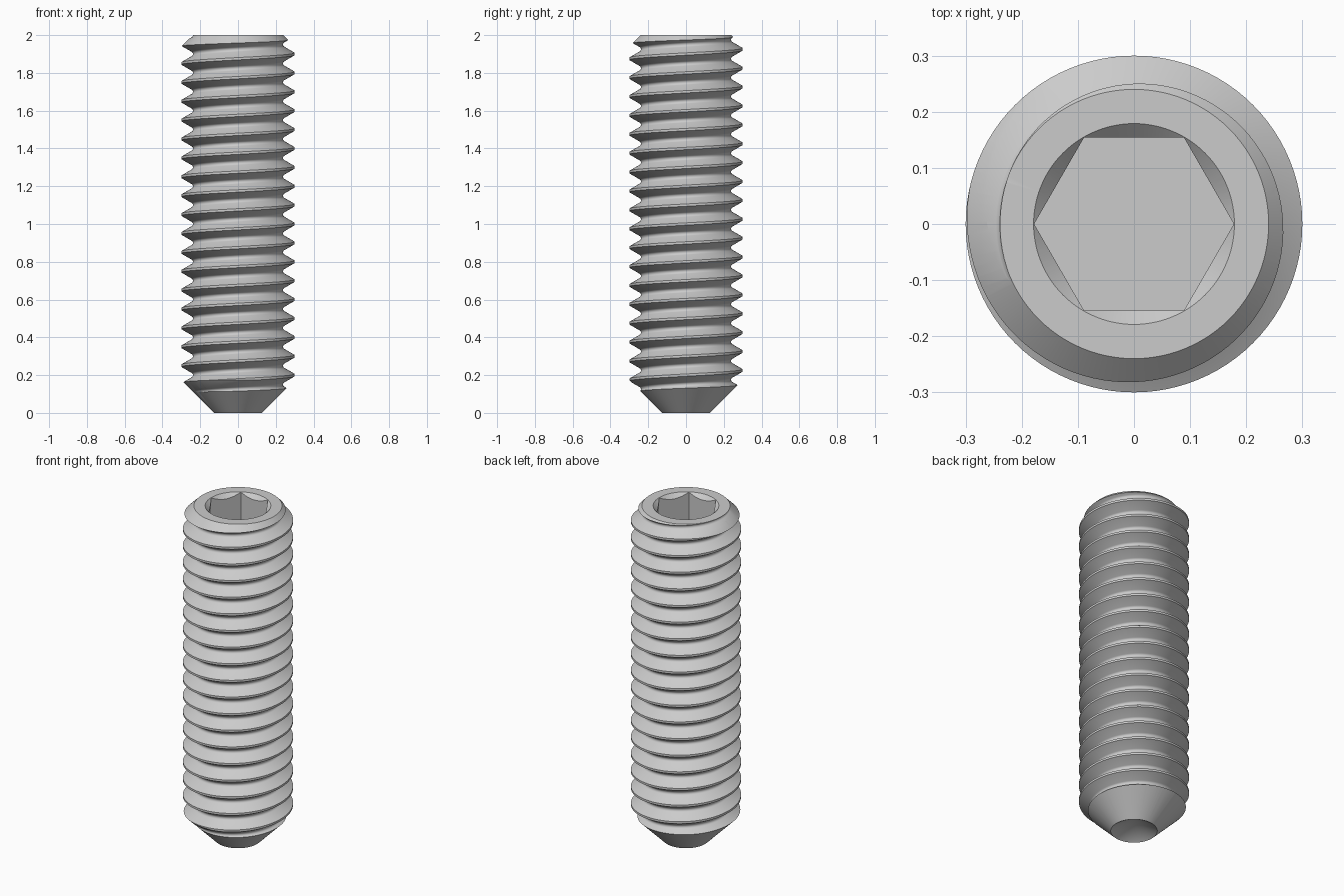
import bpy, bmesh
from math import pi, cos, sin, radians, sqrt

if "Cube" in bpy.data.objects:
    bpy.data.objects.remove(bpy.data.objects["Cube"])

SEG = 96                 # steps around the axis
PITCH, R = 0.1, 0.3      # thread pitch and outer radius
LENGTH = 2.0


def finish(name, bm):
    bmesh.ops.recalc_face_normals(bm, faces=bm.faces[:])
    me = bpy.data.meshes.new(name)
    bm.to_mesh(me)
    bm.free()
    ob = bpy.data.objects.new(name, me)
    bpy.context.collection.objects.link(ob)
    return ob


def lathe(name, profile, seg=SEG):
    """Closed solid of revolution; first and last points lie on the axis."""
    bm = bmesh.new()
    lo = bm.verts.new((0, 0, profile[0][1]))
    hi = bm.verts.new((0, 0, profile[-1][1]))
    rings = [[bm.verts.new((r * cos(2 * pi * j / seg), r * sin(2 * pi * j / seg), z))
              for j in range(seg)] for r, z in profile[1:-1]]
    for j in range(seg):
        k = (j + 1) % seg
        bm.faces.new((lo, rings[0][k], rings[0][j]))
        bm.faces.new((hi, rings[-1][j], rings[-1][k]))
        for a, b in zip(rings, rings[1:]):
            bm.faces.new((a[j], a[k], b[k], b[j]))
    return finish(name, bm)


def threaded_rod(name, z0, turns):
    """Helical rod: 60 degree thread with flat crest and rounded root."""
    H = PITCH * sqrt(3) / 2
    c, rr = PITCH / 16, H / 6
    centre = R - 17 / 24 * H + rr
    prof = [(R, -c), (R, c)]
    for i in range(7):
        a = radians(-60 + 20 * i)
        prof.append((centre - rr * cos(a), PITCH / 2 + rr * sin(a)))
    n = len(prof)
    total = n * turns
    bm = bmesh.new()
    cols = []
    for j in range(SEG):
        t = 2 * pi * j / SEG
        col = []
        for i in range(total + n):
            r, dz = prof[i % n]
            z = z0 + dz + PITCH * (i // n + j / SEG)
            col.append(bm.verts.new((r * cos(t), r * sin(t), z)))
        cols.append(col)
    # the last column meets the first one, shifted by one pitch
    for j in range(SEG):
        a = cols[j]
        b = cols[j + 1] if j < SEG - 1 else cols[0][n:]
        for i in range(total - 1):
            bm.faces.new((a[i], b[i], b[i + 1], a[i + 1]))
    loose = [v for v in bm.verts if not v.link_faces]
    bmesh.ops.delete(bm, geom=loose, context='VERTS')
    # fan caps, trimmed away later
    for zc, low in ((z0 + PITCH / 2, True), (z0 + PITCH * (turns + 0.5), False)):
        mid = z0 + PITCH * turns / 2
        hub = bm.verts.new((0, 0, zc))
        edges = [e for e in bm.edges if e.is_boundary and hub not in e.verts
                 and (e.verts[0].co.z < mid) == low]
        for e in edges:
            bm.faces.new((e.verts[0], e.verts[1], hub))
    return finish(name, bm)


def boolean(ob, cutter, op):
    mod = ob.modifiers.new(op.lower(), 'BOOLEAN')
    mod.operation, mod.solver, mod.object = op, 'EXACT', cutter
    bpy.context.view_layer.objects.active = ob
    bpy.ops.object.modifier_apply(modifier=mod.name)
    bpy.data.objects.remove(cutter)


# threaded shank, longer than needed
screw = threaded_rod("set_screw", -0.3, 26)

# chamfered ends and the cup point
envelope = lathe("end_shape", [(0, 0.073), (0.127, 0), (0.347, 0.22),
                               (0.347, LENGTH - 0.107), (0.24, LENGTH), (0, LENGTH)])
boolean(screw, envelope, 'INTERSECT')

# hex socket with a countersunk rim
hexagon = lathe("hex_socket", [(0, 1.65), (0.178, 1.65), (0.178, 2.1), (0, 2.1)], 6)
boolean(screw, hexagon, 'DIFFERENCE')
rim = lathe("socket_rim", [(0, 1.9), (0.079, 1.9), (0.279, 2.1), (0, 2.1)])
boolean(screw, rim, 'DIFFERENCE')

# smooth flanks, sharp crests and rims
bpy.ops.object.select_all(action='DESELECT')
screw.select_set(True)
bpy.context.view_layer.objects.active = screw
bpy.ops.object.shade_smooth_by_angle(angle=radians(28))
